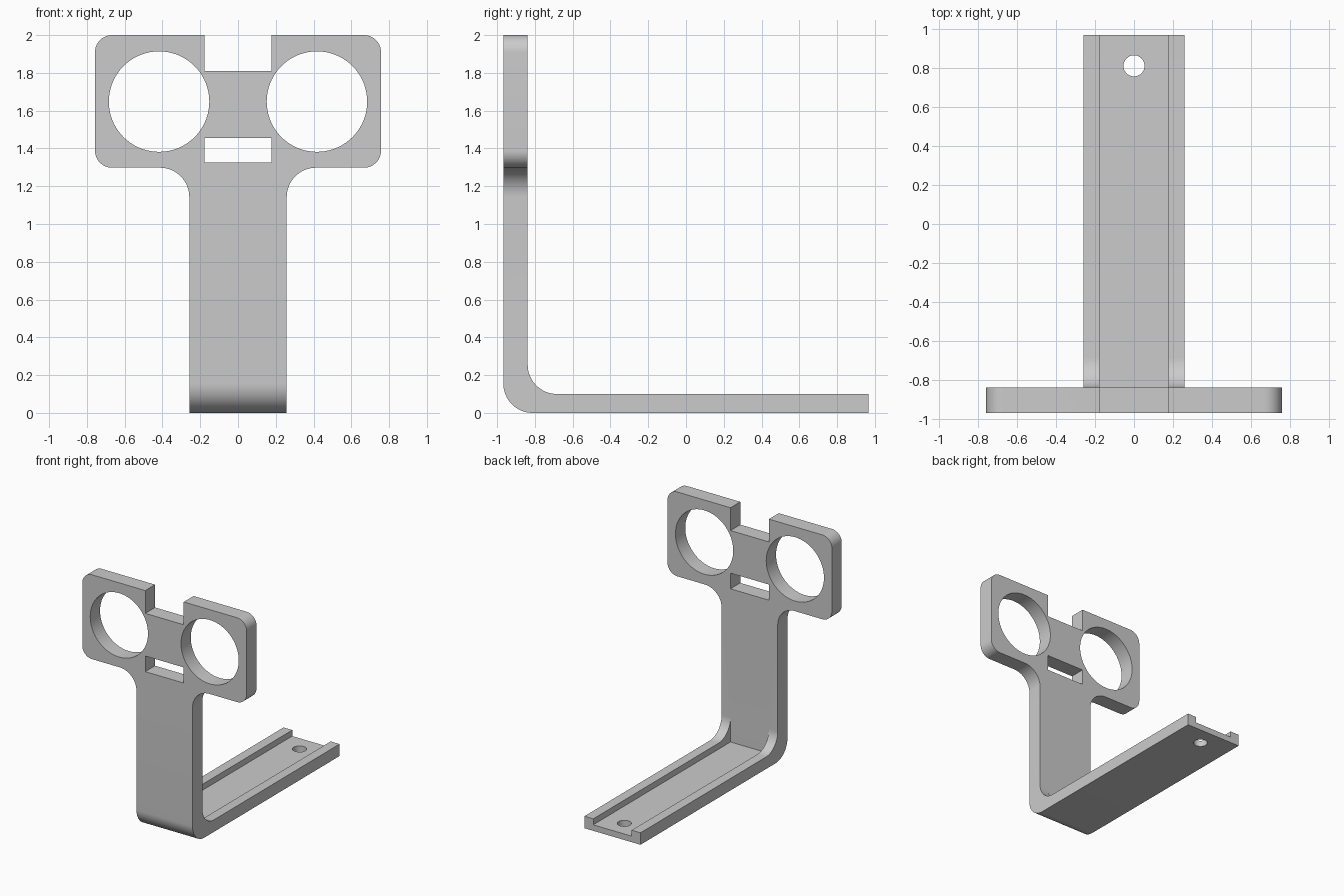
import bpy, bmesh
from math import pi, cos, sin, radians
from mathutils import Vector

cube = bpy.data.objects.get("Cube")
if cube:
    bpy.data.objects.remove(cube, do_unlink=True)

grey = bpy.data.materials.new("plain grey")
grey.use_nodes = True
grey.diffuse_color = (0.6, 0.6, 0.6, 1)
grey.node_tree.nodes["Principled BSDF"].inputs["Base Color"].default_value = (0.6, 0.6, 0.6, 1)

BACK, FRONT, WALL = 0.967, -0.967, -0.838   # depth limits and inner wall face
RAIL_TOP, CHANNEL_FLOOR = 0.10, 0.05
STEM, SLOT, HEAD = 0.258, 0.177, 0.757      # half widths
BEND = 0.155


def arc(u, v, r, start, end, n=16):
    """Points on an arc, angles in degrees."""
    return [(u + r * cos(radians(start + (end - start) * i / n)),
             v + r * sin(radians(start + (end - start) * i / n))) for i in range(n + 1)]


def extrude(name, points, place, move):
    """Closed prism from a 2D outline placed in space by a function."""
    bm = bmesh.new()
    face = bm.faces.new([bm.verts.new(place(u, v)) for u, v in points])
    grown = bmesh.ops.extrude_face_region(bm, geom=[face])["geom"]
    bmesh.ops.translate(bm, vec=Vector(move),
                        verts=[g for g in grown if isinstance(g, bmesh.types.BMVert)])
    bmesh.ops.recalc_face_normals(bm, faces=bm.faces)
    mesh = bpy.data.meshes.new(name)
    bm.to_mesh(mesh)
    bm.free()
    mesh.materials.append(grey)
    ob = bpy.data.objects.new(name, mesh)
    bpy.context.collection.objects.link(ob)
    return ob


def along_y(name, points):
    return extrude(name, points, lambda u, v: (u, -1.2, v), (0, 2.4, 0))


def box(x, z0, z1):
    return [(-x, z0), (x, z0), (x, z1), (-x, z1)]


# Bent strip seen from the side, made as wide as the head
side = (arc(FRONT + BEND, BEND, BEND, 180, 270)
        + [(BACK, 0), (BACK, RAIL_TOP)]
        + arc(WALL + BEND, RAIL_TOP + BEND, BEND, 270, 180)
        + [(WALL, 2), (FRONT, 2)])
bracket = extrude("bent_bracket", side, lambda u, v: (-1, u, v), (2, 0, 0))

# Front outline: stem, flared neck, rounded head and top notch
right = ([(STEM, -0.2)] + arc(STEM + BEND, 1.298 - BEND, BEND, 180, 90)
         + arc(HEAD - 0.09, 1.298 + 0.09, 0.09, -90, 0)
         + arc(HEAD - 0.09, 2 - 0.09, 0.09, 0, 90)
         + [(SLOT, 2), (SLOT, 1.81)])
outline = along_y("outline_cutter", right + [(-x, z) for x, z in reversed(right)])

# Openings in the head, channel in the foot, and screw hole
cutters = [along_y("slot_cutter", box(SLOT, 1.325, 1.455))]
for label, s in (("left", 1), ("right", -1)):
    cutters.append(along_y(label + "_ring_cutter",
                           arc(s * 0.418, 1.648, 0.266, 0, 360, 72)[:-1]))
cutters.append(extrude("channel_cutter", box(SLOT, CHANNEL_FLOOR, 0.5),
                       lambda u, v: (u, WALL, v), (0, 2, 0)))
cutters.append(extrude("screw_hole_cutter", arc(0, 0.81, 0.054, 0, 360, 32)[:-1],
                       lambda u, v: (u, v, -0.1), (0, 0, 0.4)))

for cutter, operation in [(outline, "INTERSECT")] + [(c, "DIFFERENCE") for c in cutters]:
    mod = bracket.modifiers.new(cutter.name, "BOOLEAN")
    mod.operation, mod.solver, mod.object = operation, "EXACT", cutter
    cutter.hide_render = True
    cutter.hide_set(True)

# Bake the cuts, then remove the cutters
bpy.context.view_layer.update()
baked = bpy.data.meshes.new_from_object(bracket.evaluated_get(bpy.context.evaluated_depsgraph_get()))
bracket.modifiers.clear()
bracket.data = baked
for cutter in [outline] + cutters:
    bpy.data.objects.remove(cutter, do_unlink=True)

bpy.ops.object.select_all(action="DESELECT")
bracket.select_set(True)
bpy.context.view_layer.objects.active = bracket
bpy.ops.object.shade_smooth_by_angle(angle=radians(30))
